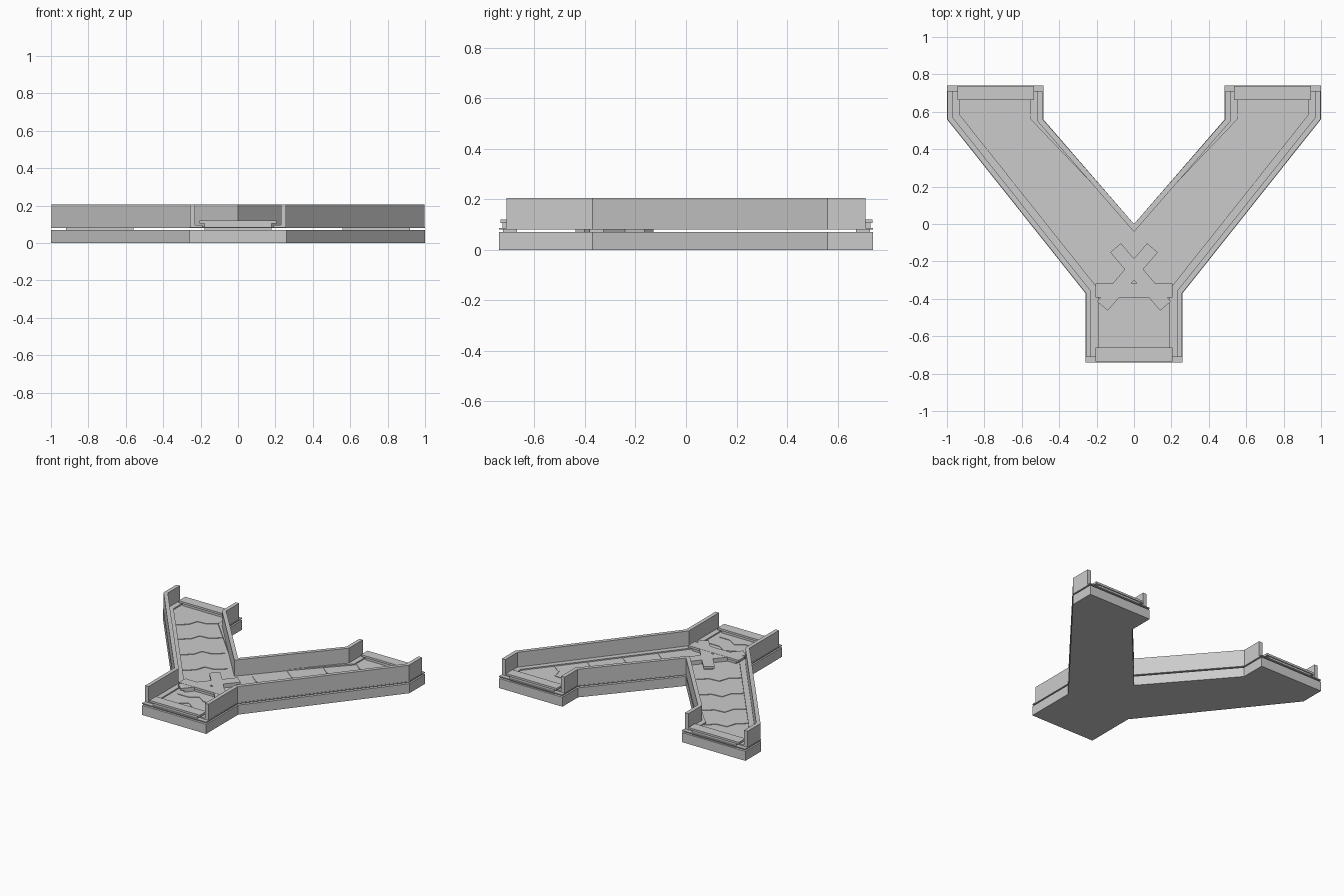
import bpy, bmesh
from math import radians, atan2, cos, sin
from mathutils import Vector, Matrix

if "Cube" in bpy.data.objects:
    bpy.data.objects.remove(bpy.data.objects["Cube"])


def prism(name, pts, z0, z1, mirror=False):
    """Extrude a flat outline from z0 to z1, optionally mirrored across x."""
    bm = bmesh.new()
    face = bm.faces.new([bm.verts.new((x, y, z0)) for x, y in pts])
    ext = bmesh.ops.extrude_face_region(bm, geom=[face])
    top = [v for v in ext["geom"] if isinstance(v, bmesh.types.BMVert)]
    bmesh.ops.translate(bm, verts=top, vec=(0, 0, z1 - z0))
    bmesh.ops.recalc_face_normals(bm, faces=bm.faces)
    mesh = bpy.data.meshes.new(name)
    bm.to_mesh(mesh)
    bm.free()
    ob = bpy.data.objects.new(name, mesh)
    bpy.context.collection.objects.link(ob)
    if mirror:
        mod = ob.modifiers.new("mirror", "MIRROR")
        mod.use_mirror_merge = False
    return ob


def offset(pts, d):
    """Shift an open path to its left by d with mitred corners."""
    pts = [Vector(p) for p in pts]
    out = []
    for i, p in enumerate(pts):
        dirs = []
        if i > 0:
            dirs.append((p - pts[i - 1]).normalized())
        if i < len(pts) - 1:
            dirs.append((pts[i + 1] - p).normalized())
        normals = [Vector((-t.y, t.x)) for t in dirs]
        m = sum(normals, Vector((0, 0))).normalized()
        out.append(tuple(p + m * d / m.dot(normals[0])))
    return out


def strip(path, d0, d1):
    return offset(path, d0) + offset(path, d1)[::-1]


def place(pts, cx, cy, angle):
    c, s = cos(angle), sin(angle)
    return [(cx + x * c - y * s, cy + x * s + y * c) for x, y in pts]


def rect(w, h):
    return [(-w / 2, -h / 2), (w / 2, -h / 2), (w / 2, h / 2), (-w / 2, h / 2)]


# Y-shaped base and the thin deck floating above it
right = [(0.26, -0.74), (0.26, -0.37), (1.0, 0.56), (1.0, 0.74), (0.485, 0.74), (0.485, 0.56)]
outline = right + [(0, 0)] + [(-x, y) for x, y in reversed(right)]
prism("base", outline, 0, 0.07)
prism("deck", outline, 0.08, 0.087)

# Side walls with a low ledge on their inner side
outer = [(0.257, -0.71), (0.257, -0.37), (0.997, 0.56), (0.997, 0.71)]
prism("outer_wall", strip(outer, 0, 0.028), 0.087, 0.205, True)
prism("outer_ledge", strip(outer, 0.028, 0.066), 0.087, 0.096, True)
inner = [(-0.488, 0.71), (-0.488, 0.56), (0, 0), (0.488, 0.56), (0.488, 0.71)]
prism("inner_wall", strip(inner, 0, -0.028), 0.087, 0.205)
prism("inner_ledge", [(0.516, 0.71), (0.516, 0.55), (0.2, 0.19), (0.553, 0.56), (0.553, 0.71)],
      0.087, 0.096, True)


# Stepped cross bars with supports reaching down to the base
def cross_bar(name, cx, cy, angle=0, mirror=False, lift=0):
    prism(name + "_support", place(rect(0.36, 0.055), cx, cy, angle), 0.07, 0.08, mirror)
    prism(name + "_step", place(rect(0.36, 0.06), cx, cy, angle), 0.087, 0.105, mirror)
    prism(name, place(rect(0.41, 0.075), cx, cy, angle), 0.105, 0.12 + lift, mirror)


cross_bar("stem_end_bar", 0, -0.697)
cross_bar("arm_end_bar", 0.74, 0.70, 0, True)
cross_bar("junction_stem_bar", 0, -0.355, 0, False, 0.001)
cross_bar("junction_arm_bar", -0.035, -0.283, radians(49.4), True)

# Thin chevron ridges along the three lanes
chevron = [(-0.15, -0.03), (-0.06, -0.03), (0, 0.01), (0.06, -0.03), (0.15, -0.03)]
ridge = strip(chevron, 0, 0.01)
start, end = Vector((0.17, -0.13)), Vector((0.72, 0.55))
lane = end - start
turn = atan2(lane.y, lane.x) - radians(90)
for i, t in enumerate((0.12, 0.4, 0.68, 0.94)):
    p = start + lane * t
    prism(f"arm_chevron_{i + 1}", place(ridge, p.x, p.y, turn), 0.087, 0.091, True)
for i, y in enumerate((-0.58, -0.46)):
    prism(f"stem_chevron_{i + 1}", place(ridge, 0, y, 0), 0.087, 0.091)
